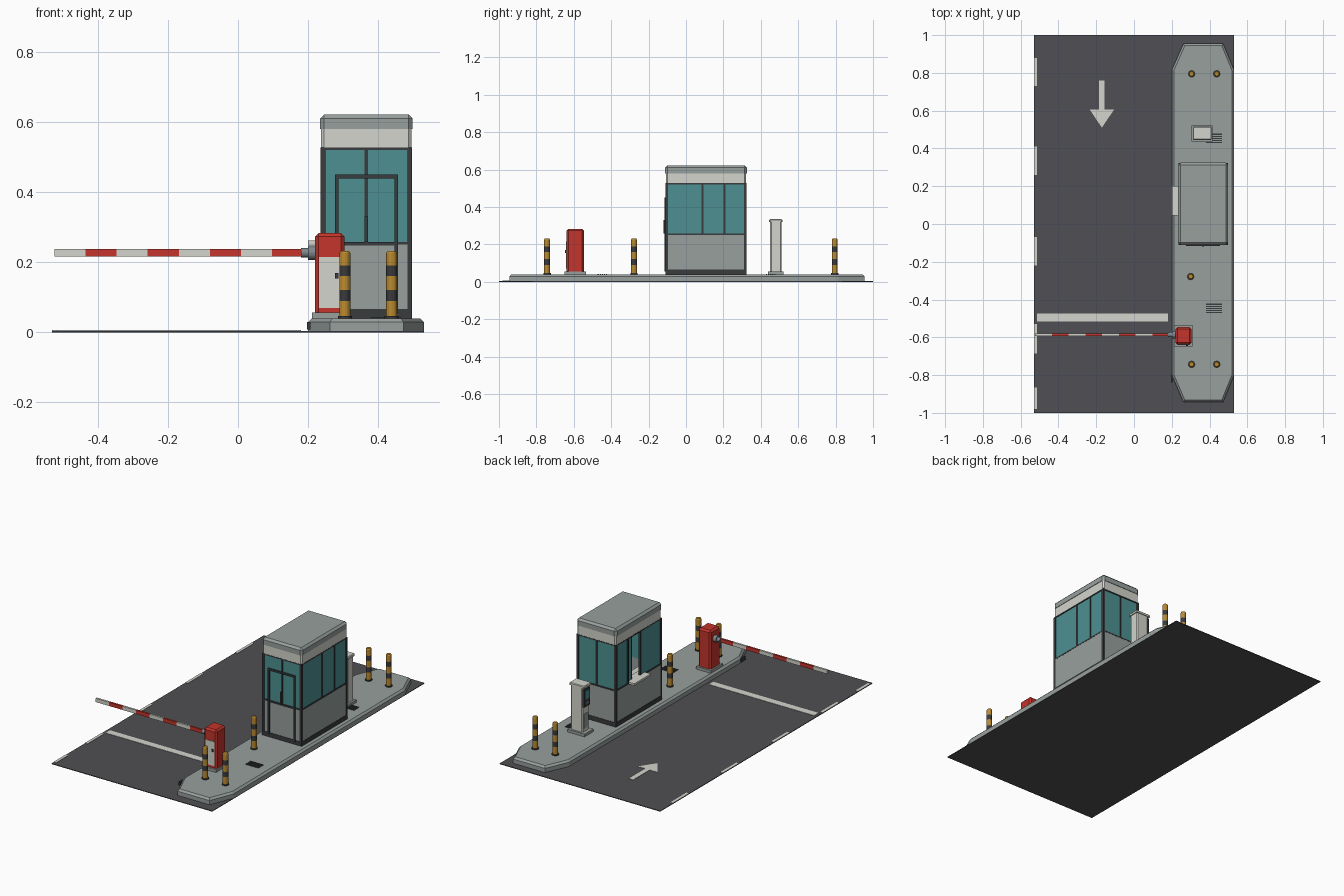
import bpy, bmesh, math
from mathutils import Matrix, Vector

cube = bpy.data.objects.get("Cube")
if cube:
    bpy.data.objects.remove(cube, do_unlink=True)


def material(name, rgb):
    m = bpy.data.materials.new(name)
    m.use_nodes = True
    m.diffuse_color = (*rgb, 1)
    m.node_tree.nodes["Principled BSDF"].inputs["Base Color"].default_value = (*rgb, 1)
    return m


ASPHALT = material("asphalt", (0.08, 0.078, 0.088))
WHITE = material("off_white", (0.66, 0.66, 0.61))
CONCRETE = material("concrete_grey", (0.31, 0.35, 0.34))
DARK = material("dark_frame", (0.042, 0.043, 0.048))
GLASS = material("teal_glass", (0.075, 0.28, 0.285))
RED = material("signal_red", (0.55, 0.035, 0.025))
YELLOW = material("bollard_yellow", (0.5, 0.26, 0.03))
STEEL = material("steel", (0.21, 0.25, 0.27))


def finish(name, bm, *mats):
    bmesh.ops.recalc_face_normals(bm, faces=bm.faces)
    me = bpy.data.meshes.new(name)
    bm.to_mesh(me)
    bm.free()
    for m in mats:
        me.materials.append(m)
    ob = bpy.data.objects.new(name, me)
    bpy.context.scene.collection.objects.link(ob)
    return ob


def box(name, x, y, z, mat, bevel=0, which="all"):
    """Box from three (low, high) spans, optionally with chamfered edges."""
    bm = bmesh.new()
    size = [s[1] - s[0] for s in (x, y, z)]
    mid = Vector([(s[0] + s[1]) / 2 for s in (x, y, z)])
    bmesh.ops.create_cube(bm, size=1, matrix=Matrix.Translation(mid) @ Matrix.Diagonal((*size, 1)))
    if bevel:
        def chosen(e):
            a, b = e.verts
            upright = abs(a.co.z - b.co.z) > 1e-5
            top = min(a.co.z, b.co.z) > mid.z
            return {"all": True, "upright": upright, "upper": upright or top}[which]
        bmesh.ops.bevel(bm, geom=[e for e in bm.edges if chosen(e)], offset=bevel,
                        segments=1, affect="EDGES")
    return finish(name, bm, mat)


def prism(name, outline, z0, z1, mat, chamfer=0):
    """Flat outline raised upward, with an optional chamfer round the top."""
    bm = bmesh.new()
    face = bm.faces.new([bm.verts.new((px, py, z0)) for px, py in outline])
    up = bmesh.ops.extrude_face_region(bm, geom=[face])["geom"]
    bmesh.ops.translate(bm, vec=(0, 0, z1 - z0), verts=[v for v in up if isinstance(v, bmesh.types.BMVert)])
    if chamfer:
        rim = [e for e in bm.edges if min(v.co.z for v in e.verts) > z1 - 1e-5]
        bmesh.ops.bevel(bm, geom=rim, offset=chamfer, segments=1, affect="EDGES")
    return finish(name, bm, mat)


def lathe(name, profile, sides, mats, rule=lambda z: 0):
    """Spin (radius, height) points round z; rule picks a material by height."""
    bm = bmesh.new()
    vs = [bm.verts.new((r, 0, z)) for r, z in profile]
    es = [bm.edges.new(p) for p in zip(vs, vs[1:])]
    bmesh.ops.spin(bm, geom=vs + es, cent=(0, 0, 0), axis=(0, 0, 1), angle=math.tau,
                   steps=sides, use_duplicate=False)
    bmesh.ops.remove_doubles(bm, verts=bm.verts, dist=1e-5)
    for f in bm.faces:
        f.material_index = rule(f.calc_center_median().z)
    return finish(name, bm, *mats)


# Road and painted markings
ROAD = 0.004
PAINT = (ROAD, ROAD + 0.002)
box("road", (-0.53, 0.53), (-1, 1), (0, ROAD), ASPHALT)
for y0, y1 in ((0.73, 0.88), (0.26, 0.41), (-0.22, -0.07), (-0.685, -0.53), (-0.98, -0.865)):
    box("lane_dash", (-0.53, -0.513), (y0, y1), PAINT, WHITE)
box("stop_line", (-0.513, 0.18), (-0.515, -0.474), PAINT, WHITE)
prism("direction_arrow", [(-0.17, 0.51), (-0.106, 0.605), (-0.156, 0.605), (-0.156, 0.76),
                          (-0.184, 0.76), (-0.184, 0.605), (-0.234, 0.605)], *PAINT, WHITE)

# Raised island
TOP = 0.04
prism("island", [(0.2, -0.8), (0.262, -0.943), (0.472, -0.943), (0.53, -0.8),
                 (0.53, 0.815), (0.472, 0.955), (0.262, 0.955), (0.2, 0.815)],
      0.002, TOP, CONCRETE, 0.011)
box("kerb_marker", (0.197, 0.207), (-0.84, -0.8), (0.008, 0.03), DARK)
for yc in (0.453, -0.447):
    for i in range(5):
        y = yc + (i - 2) * 0.011
        box("drain_bar", (0.38, 0.465), (y - 0.003, y + 0.003), (TOP, TOP + 0.003), DARK)

# Booth shell
X0, X1, Y0, Y1 = 0.237, 0.495, -0.108, 0.322
SILL, HEAD, T = 0.25, 0.525, 0.01
GZ = (SILL, HEAD)
box("booth_plinth", (X0 - 0.002, X1 + 0.002), (Y0 - 0.002, Y1 + 0.002), (TOP, 0.066), DARK)


def shell(name, z, mat, inset=0.0, sides="fblr"):
    """Four thin walls following the booth footprint."""
    a, b, c, d = X0 + inset, X1 - inset, Y0 + inset, Y1 - inset
    spans = {"f": ((a, b), (c, c + T)), "b": ((a, b), (d - T, d)),
             "l": ((b - T, b), (c + T, d - T)), "r": ((a, a + T), (c + T, d - T))}
    for s in sides:
        box(name, *spans[s], z, mat)


shell("lower_wall", (0.066, SILL), CONCRETE)
shell("window_sill", (SILL, SILL + 0.008), DARK, -0.001)
shell("window_header", (HEAD - 0.005, HEAD + 0.002), DARK, -0.001)
shell("window_pane", GZ, GLASS, 0.003, "fbl")
for x in (X0, X1 - T):
    for y in (Y0, Y1 - T):
        box("corner_post", (x - 0.002, x + T + 0.002), (y - 0.002, y + T + 0.002), (TOP, HEAD), DARK)
XM = (X0 + X1) / 2
for y in (Y0, Y1 - T):
    box("end_mullion", (XM - 0.005, XM + 0.005), (y - 0.001, y + T + 0.001), GZ, DARK)
for x in (X0, X1 - T):
    for y in (0.088, 0.206):
        box("side_mullion", (x - 0.001, x + T + 0.001), (y - 0.005, y + 0.005), GZ, DARK)

# Service side with a partly open sliding window and a counter
for y0, y1 in ((Y0 + T, 0.088), (0.206, Y1 - T)):
    box("service_pane", (X0 + 0.003, X0 + T), (y0, y1), GZ, GLASS)
box("sliding_pane", (X0 + 0.009, X0 + 0.014), (0.165, 0.206), GZ, GLASS)
box("sliding_pane_edge", (X0 + 0.008, X0 + 0.015), (0.16, 0.167), GZ, DARK)
box("counter", (0.2, X0 + 0.04), (0.045, 0.2), (SILL, SILL + 0.012), WHITE)
box("inner_desk", (X0 + T, X0 + 0.09), (Y0 + T, Y1 - T), (SILL - 0.015, SILL - 0.002), WHITE)

# Door on the front
DY = (Y0 - 0.008, Y0)
for x in (0.276, 0.446):
    box("door_jamb", (x, x + 0.01), DY, (0.055, 0.45), DARK)
box("door_lintel", (0.276, 0.456), DY, (0.439, 0.45), DARK)
box("door_rail", (0.286, 0.446), (Y0 - 0.004, Y0), (SILL - 0.002, SILL + 0.008), DARK)
box("door_handle", (0.361, 0.371), (Y0 - 0.012, Y0), (0.258, 0.33), DARK)

# Fascia and roof
box("fascia", (X0, X1), (Y0, Y1), (HEAD, 0.582), WHITE, 0.008, "upright")
box("roof", (X0 - 0.003, X1 + 0.003), (Y0 - 0.003, Y1 + 0.003), (0.58, 0.622), CONCRETE, 0.012, "upper")

# Barrier cabinet
BY = -0.592
box("barrier_base", (0.211, 0.309), (BY - 0.057, BY + 0.057), (TOP, 0.056), CONCRETE)
box("barrier_cabinet", (0.22, 0.304), (BY - 0.046, BY + 0.046), (0.056, 0.283), RED, 0.01, "upper")
box("cabinet_panel", (0.231, 0.293), (BY - 0.049, BY - 0.044), (0.07, 0.215), WHITE)
box("cabinet_lock", (0.276, 0.286), (BY - 0.054, BY - 0.048), (0.153, 0.169), DARK)

# Barrier pivot and striped arm
AZ = 0.227
pivot = lathe("arm_pivot", [(0, 0), (0.013, 0), (0.013, 0.02), (0.02, 0.02), (0.02, 0.042), (0, 0.042)],
              16, [STEEL])
pivot.matrix_world = Matrix.Translation((0.18, BY + 0.006, AZ)) @ Matrix.Rotation(math.pi / 2, 4, "Y")
STEP = 0.0888
for i in range(8):
    x = -0.524 + i * STEP
    box("arm_stripe", (x, x + STEP), (BY, BY + 0.012), (AZ - 0.011, AZ + 0.011), RED if i % 2 else WHITE)

# Bollards with dark bands
R = 0.0155
rings = [(0, 0.232), (R - 0.004, 0.232), (R, 0.226)]
rings += [(R, z) for z in (0.19, 0.16, 0.121, 0.09)] + [(R, TOP)]
band = lambda z: int(0.16 < z < 0.19 or 0.09 < z < 0.121)
first = lathe("bollard", rings, 12, [YELLOW, DARK], band)
foot = lathe("bollard_foot", [(0, 0.046), (0.02, 0.046), (0.02, TOP)], 12, [DARK])
spots = [(0.305, 0.795), (0.438, 0.795), (0.3, -0.278), (0.305, -0.743), (0.438, -0.743)]
for part in (first, foot):
    for i, (x, y) in enumerate(spots):
        ob = part if i == 0 else part.copy()
        if i:
            bpy.context.scene.collection.objects.link(ob)
        ob.location = (x, y, 0)

# Ticket machine
MY = 0.48
box("ticket_base", (0.304, 0.416), (MY - 0.042, MY + 0.042), (TOP, 0.056), CONCRETE)
box("ticket_column", (0.325, 0.405), (MY - 0.03, MY + 0.03), (0.056, 0.322), WHITE, 0.006, "upright")
box("ticket_cap", (0.312, 0.411), (MY - 0.035, MY + 0.035), (0.32, 0.335), WHITE, 0.004, "upper")
box("ticket_head", (0.316, 0.33), (MY - 0.027, MY + 0.027), (0.205, 0.31), DARK)
box("ticket_screen", (0.313, 0.317), (MY - 0.02, MY + 0.02), (0.25, 0.3), GLASS)
box("ticket_slot", (0.313, 0.317), (MY - 0.015, MY + 0.015), (0.222, 0.232), STEEL)
box("ticket_hatch", (0.322, 0.327), (MY - 0.022, MY + 0.022), (0.075, 0.16), CONCRETE)
